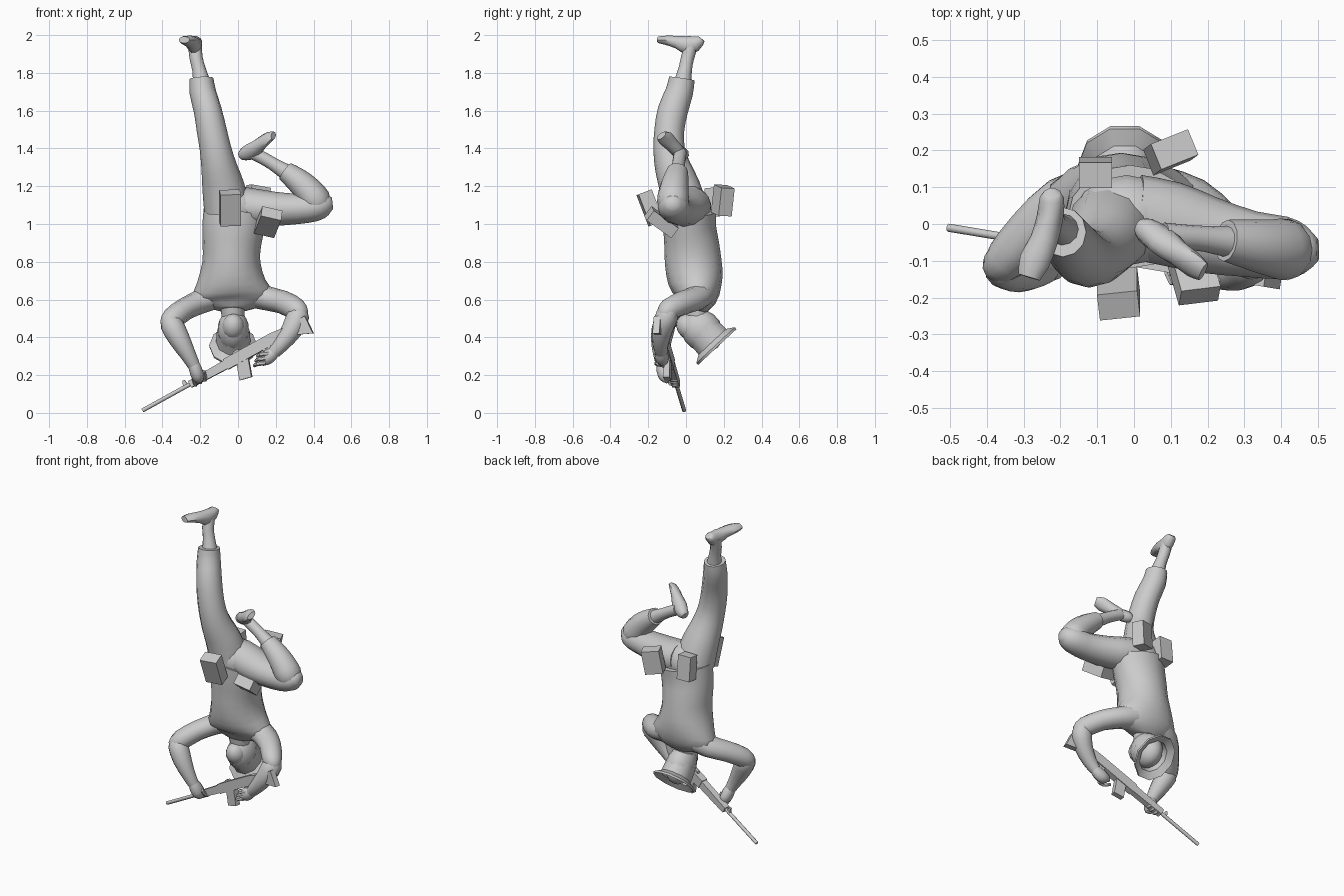
import bpy, bmesh, math
from mathutils import Vector, Matrix

grey = bpy.data.materials.new("plain grey")
grey.diffuse_color = (0.6, 0.6, 0.6, 1)


def finish(name, bm, smooth=True, angle=50):
    bmesh.ops.recalc_face_normals(bm, faces=bm.faces)
    me = bpy.data.meshes.new(name)
    bm.to_mesh(me)
    bm.free()
    ob = bpy.data.objects.new(name, me)
    bpy.context.collection.objects.link(ob)
    me.materials.append(grey)
    if smooth:
        bpy.ops.object.select_all(action='DESELECT')
        ob.select_set(True)
        bpy.context.view_layer.objects.active = ob
        bpy.ops.object.shade_smooth_by_angle(angle=math.radians(angle))
    return ob


def catmull(a, b, c, d, t):
    return 0.5 * (2 * b + (c - a) * t + (2 * a - 5 * b + 4 * c - d) * t * t
                  + (3 * b - a - 3 * c + d) * t ** 3)


def tube(name, rows, ref=(1, 0, 0), sides=12, steps=2):
    """Loft of ellipses; rows are (x, y, z, radius along ref, other radius)."""
    rows = [Vector(r if len(r) == 5 else r + (r[3],)) for r in rows]
    ext = [rows[0]] + rows + [rows[-1]]
    pts = [catmull(*ext[i:i + 4], k / steps) for i in range(len(rows) - 1) for k in range(steps)]
    pts.append(rows[-1])
    bm, rings, ref = bmesh.new(), [], Vector(ref)
    for i, p in enumerate(pts):
        t = (pts[min(i + 1, len(pts) - 1)] - pts[max(i - 1, 0)]).to_3d().normalized()
        u = (ref - t * ref.dot(t)).normalized()
        v = t.cross(u)
        c = Vector(p[:3])
        rings.append([bm.verts.new(c + u * p[3] * math.cos(a) + v * p[4] * math.sin(a))
                      for a in (2 * math.pi * k / sides for k in range(sides))])
    for r, s in zip(rings, rings[1:]):
        for k in range(sides):
            bm.faces.new((r[k], r[(k + 1) % sides], s[(k + 1) % sides], s[k]))
    bm.faces.new(rings[0])
    bm.faces.new(rings[-1])
    return finish(name, bm)


def frame(x, y, z, loc):
    m = Matrix((x, y, z)).transposed().to_4x4()
    m.translation = loc
    return m


def ball(name, mat, radii, seg=14, rings=9):
    bm = bmesh.new()
    bmesh.ops.create_uvsphere(bm, u_segments=seg, v_segments=rings, radius=1,
                              matrix=mat @ Matrix.Diagonal((*radii, 1)))
    return finish(name, bm)


def prism(name, outline, width, mat):
    """Outline in local x/z, extruded along local y."""
    bm = bmesh.new()
    a, b = [[bm.verts.new(mat @ Vector((x, s * width / 2, z))) for x, z in outline] for s in (-1, 1)]
    n = len(outline)
    for k in range(n):
        bm.faces.new((a[k], a[(k + 1) % n], b[(k + 1) % n], b[k]))
    bm.faces.new(a)
    bm.faces.new(b)
    return finish(name, bm, False)


def box(name, loc, size, up, side=(1, 0, 0)):
    """Box whose long axis follows up."""
    up = Vector(up).normalized()
    x = Vector(side)
    x = (x - up * x.dot(up)).normalized()
    bm = bmesh.new()
    bmesh.ops.create_cube(bm, size=1, matrix=frame(x, up.cross(x), up, loc)
                          @ Matrix.Diagonal((*size, 1)))
    return finish(name, bm, False)


# Jacket and pelvis (the figure is upside down)
tube("jacket", [(-.01, .02, 1.07, .172, .14), (-.025, .02, .98, .165, .14), (-.033, .03, .89, .155, .145),
                (-.035, .038, .8, .153, .15), (-.035, .05, .7, .18, .145), (-.03, .062, .62, .215, .115),
                (-.03, .055, .57, .16, .08), (-.03, .05, .545, .08, .06)], sides=16)
ball("pelvis", Matrix.Translation((-.02, .01, 1.085)), (.15, .125, .12))

# Straight leg
tube("straight_trouser_leg", [(-.06, -.005, 1.08, .12), (-.078, -.035, 1.2, .112, .108), (-.1, -.07, 1.3, .095),
                              (-.12, -.09, 1.4, .083), (-.14, -.088, 1.5, .079), (-.16, -.07, 1.6, .074, .08),
                              (-.187, -.035, 1.7, .07, .073), (-.193, -.022, 1.77, .063, .068)])
tube("straight_leg_ankle", [(-.19, -.02, 1.74, .048), (-.207, -.004, 1.82, .036),
                            (-.222, .008, 1.88, .035), (-.228, .03, 1.95, .036)])
tube("straight_leg_boot", [(-.222, .085, 1.978, .02, .018), (-.223, .072, 1.968, .033, .03),
                           (-.228, .02, 1.945, .036, .052), (-.245, -.045, 1.962, .038, .035),
                           (-.27, -.1, 1.972, .042, .026), (-.285, -.145, 1.975, .03, .018)], sides=10)

# Bent leg
tube("bent_thigh", [(.0, .02, 1.1, .115, .1), (.1, .0, 1.085, .115, .1), (.2, -.03, 1.08, .105, .09),
                    (.32, -.055, 1.08, .09, .08), (.41, -.065, 1.09, .085, .075),
                    (.465, -.07, 1.105, .065, .06), (.5, -.07, 1.11, .03, .03)], ref=(0, 1, 0))
tube("bent_shin", [(.46, -.07, 1.08, .05), (.42, -.07, 1.115, .083, .08), (.37, -.065, 1.18, .078, .075),
                   (.31, -.055, 1.235, .068, .065), (.25, -.045, 1.28, .057, .052)], ref=(0, 1, 0))
tube("bent_leg_ankle", [(.27, -.05, 1.265, .045), (.19, -.04, 1.315, .035), (.13, -.035, 1.35, .034),
                        (.08, -.03, 1.375, .034)], ref=(0, 1, 0))
tube("bent_leg_boot", [(.012, -.005, 1.36, .02), (.03, -.015, 1.368, .034), (.075, -.045, 1.388, .036, .046),
                       (.12, -.08, 1.425, .038, .034), (.16, -.11, 1.455, .042, .025),
                       (.188, -.13, 1.468, .03, .016)], ref=(.5, -.8, 0), sides=10)

# Arms
tube("left_upper_arm", [(-.12, .07, .625, .085, .075), (-.2, .05, .588, .076, .064), (-.28, -.02, .55, .068, .06),
                        (-.345, -.095, .5, .06), (-.37, -.12, .465, .045), (-.375, -.13, .44, .02)], ref=(0, 1, 0))
tube("left_forearm", [(-.365, -.1, .51, .035), (-.352, -.115, .47, .06), (-.31, -.13, .39, .056),
                      (-.265, -.132, .31, .042), (-.235, -.125, .255, .034)], ref=(0, 1, 0))
tube("right_upper_arm", [(.08, .07, .63, .085, .075), (.16, .05, .605, .076, .064), (.24, -.01, .585, .066, .062),
                         (.305, -.085, .55, .06), (.33, -.115, .52, .045), (.335, -.13, .5, .02)], ref=(0, 1, 0))
tube("right_forearm", [(.315, -.075, .56, .035), (.318, -.1, .515, .06), (.285, -.125, .44, .056),
                       (.23, -.135, .365, .043), (.19, -.13, .32, .034)], ref=(0, 1, 0))

# Hands with curled fingers
tube("left_palm", [(-.238, -.125, .265, .03), (-.225, -.115, .23, .042, .036), (-.212, -.1, .19, .042, .034),
                   (-.205, -.09, .165, .02)], ref=(0, 1, 0), sides=10)
tube("right_palm", [(.195, -.13, .325, .03), (.165, -.128, .3, .036, .04), (.13, -.125, .285, .035, .038),
                    (.1, -.12, .29, .02)], ref=(0, 1, 0), sides=10)
for i in range(3):
    o = i * .025
    tube("left_finger", [(-.235 + o, -.11, .195 + o / 2, .013), (-.225 + o, -.08, .155 + o / 2, .013),
                         (-.225 + o, -.045, .15 + o / 2, .01)], sides=6)
    tube("right_finger", [(.16 - o / 3, -.15, .315 - o, .013), (.12 - o / 3, -.155, .31 - o, .013),
                          (.105 - o / 3, -.115, .3 - o, .01)], ref=(0, 0, 1), sides=6)

# Head, jaw, neck
axis = Vector((0, .68, -.73)).normalized()
side = Vector((1, 0, 0))
face = axis.cross(side)
head = frame(side, face, axis, (-.025, .085, .435))
ball("head", head, (.085, .105, .122))
ball("jaw", head @ Matrix.Translation((0, .035, -.06)), (.06, .065, .075))
tube("neck", [(-.03, .06, .6, .075), (-.028, .055, .54, .062), (-.025, .07, .47, .06)])

# Hat: a band around the crown and a short brim flaring past it
bm = bmesh.new()
loop = [(.1, .0), (.105, .08), (.147, .105), (.145, .118), (.1, .092), (.09, .0)]
rings = [[bm.verts.new(head @ Vector((r * .87 * math.cos(k * math.pi / 5), r * math.sin(k * math.pi / 5), h)))
          for r, h in loop] for k in range(10)]
for k in range(10):
    a, b = rings[k], rings[(k + 1) % 10]
    for j in range(6):
        bm.faces.new((a[j], a[(j + 1) % 6], b[(j + 1) % 6], b[j]))
finish("hat_brim", bm, True, 40)

# Belt pouches
box("front_left_pouch", (-.042, -.19, 1.085), (.11, .075, .178), (0, -.05, .13), (1, .12, 0))
box("front_right_pouch", (.16, -.13, 1.01), (.11, .065, .165), (.04, -.14, .1), (1, .15, -.25))
box("back_left_pouch", (-.105, .14, 1.115), (.09, .07, .155), (0, -.015, .15))
box("back_right_pouch", (.1, .195, 1.125), (.11, .075, .15), (.02, .015, .14), (.93, .38, 0))

# Rifle, local x runs from muzzle to butt
run = Vector((.905, -.15, .5)).normalized()
up = (Vector((0, 0, 1)) - run * run.z).normalized()
gun = frame(run, up.cross(run), up, (-.505, -.01, .013))
tube("rifle_barrel", [tuple(gun @ Vector((s, 0, 0))) + (.011,) for s in (0, .15, .32)], ref=(0, 1, 0), sides=8)
prism("rifle_handguard", [(.29, -.02), (.53, -.026), (.53, .024), (.29, .018)], .04, gun)
prism("rifle_receiver", [(.51, -.03), (.78, -.03), (.87, -.02), (.87, .022), (.8, .03), (.51, .03)], .045, gun)
prism("rifle_stock", [(.86, -.02), (.92, -.045), (1.0, -.08), (1.005, .022), (.86, .02)], .036, gun)
prism("rifle_magazine", [(.565, -.02), (.635, -.02), (.6, -.125), (.535, -.11)], .035, gun)
prism("rifle_grip", [(.72, -.02), (.765, -.02), (.775, -.08), (.735, -.09)], .03, gun)
prism("rifle_front_sight", [(.25, 0), (.28, 0), (.275, .035), (.262, .035)], .012, gun)
prism("rifle_rear_sight", [(.56, .02), (.61, .02), (.605, .04), (.575, .04)], .016, gun)
